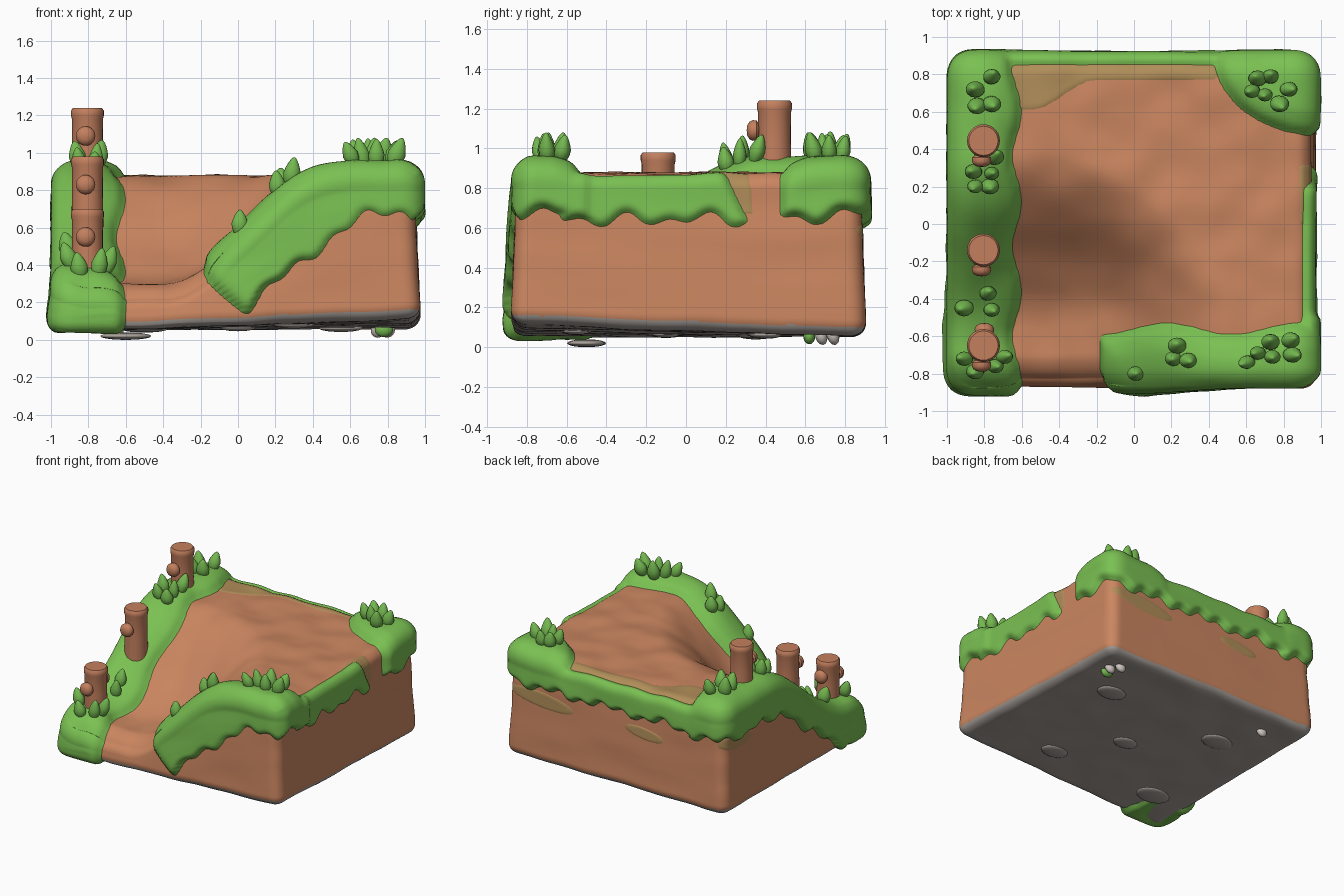
import bpy, bmesh, math, random
from mathutils import Vector, noise, Matrix

random.seed(4)
if "Cube" in bpy.data.objects:
    bpy.data.objects.remove(bpy.data.objects["Cube"])


def material(name, rgb):
    m = bpy.data.materials.new(name)
    m.use_nodes = True
    m.diffuse_color = (*rgb, 1)
    m.node_tree.nodes["Principled BSDF"].inputs["Base Color"].default_value = (*rgb, 1)
    return m


SOIL = material("soil brown", (0.6, 0.24, 0.118))
GRASS = material("grass green", (0.195, 0.53, 0.085))
LEAF = material("leaf green", (0.175, 0.48, 0.08))
WOOD = material("wood brown", (0.55, 0.215, 0.112))
ROCK = material("underside grey", (0.4, 0.36, 0.33))
FADED = material("faded grass", (0.44, 0.27, 0.1))
STONE = material("pale stone", (0.62, 0.57, 0.52))

HX, HY, ROUND, SHIFT = 0.94, 0.86, 0.08, 0.012


def smooth(t):
    t = min(1, max(0, t))
    return t * t * (3 - 2 * t)


def height(x, y):
    """Top of the ground: a bowl open to the front left corner."""
    r = math.hypot(x + 0.6, y + 0.75)
    side = max(0, x + 0.6) / (r + 0.001)
    t = smooth((r - 0.2) / 0.95)
    steep = smooth((r - 0.5) / 0.62)
    t += (steep - t) * 1.6 * side * side * (1 - side * side)
    bump = noise.noise(Vector((x * 5, y * 5, 2))) * 0.016
    lip = 0.06 * smooth((-0.7 - y) / 0.16) * (1 - t)
    return 0.3 + 0.575 * t + bump - lip


def base(x, y):
    bump = noise.noise(Vector((x * 4, y * 4, 7))) * 0.01
    return 0.066 + 0.02 * x - 0.013 * y - 0.022 * x * y + bump


def place(p):
    """Map a point of the unit cube onto the rounded ground block."""
    x, y = p.x * HX, p.y * HY
    top, low = height(x, y + SHIFT), base(x, y)
    half = Vector((HX, HY, (top - low) / 2))
    q = Vector(a * b for a, b in zip(p, half))
    core = Vector(min(h - ROUND, max(ROUND - h, a)) for a, h in zip(q, half))
    d = q - core
    q = core + d.normalized() * ROUND
    flare = 1 + 0.042 * (1 - p.z) / 2
    wave = 1 + 0.006 * noise.noise(Vector((x * 2, y * 2, q.z * 6)))
    return Vector((q.x * flare * wave, q.y * flare * wave + SHIFT, q.z + (top + low) / 2))


def block_mesh():
    bm = bmesh.new()
    bmesh.ops.create_cube(bm, size=2)
    bmesh.ops.subdivide_edges(bm, edges=bm.edges[:], cuts=84, use_grid_fill=True)
    for v in bm.verts:
        v.co = place(v.co)
    bm.normal_update()
    return bm


def finish(bm, name, mats):
    me = bpy.data.meshes.new(name)
    for f in bm.faces:
        f.smooth = True
    bm.to_mesh(me)
    bm.free()
    ob = bpy.data.objects.new(name, me)
    bpy.context.collection.objects.link(ob)
    for m in mats:
        me.materials.append(m)
    return ob


def grass_mask(p):
    """Positive inside the turf, growing with distance from its border."""
    x, y, z = p
    depth = height(x, y) - z
    frill = 0.022 * math.sin(x * 34 + y * 29) + 0.02 * math.sin(x * 13 - y * 17)
    left = min(-0.635 + 0.025 * math.sin(y * 13) - x,
               0.24 + frill + 0.1 * smooth((-y - 0.4) / 0.3) - depth, z - 0.05)
    front = min(x + 0.17 - max(0, depth) * 0.55,
                -0.57 + 0.03 * math.sin(x * 9) - y,
                0.38 - 0.18 * smooth((x - 0.3) / 0.5) + frill - depth, z - 0.09)
    corner = min(0.5 * (1 - math.hypot((1 - x) / 0.57, (0.93 - y) / 0.45)),
                 0.22 + frill - depth)
    back = min(y - 0.85, 0.22 + frill - depth)
    right = min(x - 0.905, y + 0.62, 0.19 - y + depth * 0.5, 0.23 + frill - depth)
    return max(left, front, corner, back, right)


def smear(u, z, cu, cz, wide, tall):
    return 0.05 * (1 - math.hypot((u - cu) / wide, (z - cz - (u - cu) * 0.1) / tall))


def faded_mask(p):
    x, y, z = p
    depth = height(x, y) - z
    rear = min(y - 0.77 + 0.16 * smooth((-x - 0.2) / 0.35), 0.45 - x, 0.1 - depth)
    side = min(x - 0.88, y, 0.32 - y + depth * 0.1, 0.2 - depth)
    stains = -1
    if y > 0.8:
        stains = max(smear(x, z, 0.66, 0.56, 0.28, 0.06), smear(x, z, -0.25, 0.53, 0.17, 0.045))
    if x < -0.9:
        stains = max(stains, smear(y, z, 0.72, 0.6, 0.18, 0.06))
    return max(rear, side, stains)


def turf(name, mask, thick, rim, crown, soften, mat):
    """A skin over the ground, raised where the mask is positive."""
    bm = block_mesh()
    score = {v: mask(v.co) for v in bm.verts}
    moves = {}
    for v, s in score.items():
        if s > 0:
            t = min(1, s / rim)
            slim = 1
            if v.co.x > 0.87 and -0.5 < v.co.y < 0.4:
                slim = 0.6
            elif v.co.y < -0.8:
                slim = 1 - 0.6 * smooth(v.co.x / 0.6) * abs(v.normal.y)
            off = thick * slim * math.sqrt(1 - (1 - t) ** 2)
            off += crown * smooth(s / 0.14) * max(0, v.normal.z)
        else:
            off = -0.02 * min(1, -s / 0.03)
        moves[v] = v.normal * off
    for v, m in moves.items():
        v.co += m
    gone = [f for f in bm.faces if all(score[v] < -0.05 for v in f.verts)]
    bmesh.ops.delete(bm, geom=gone, context="FACES")
    for _ in range(soften):
        bmesh.ops.smooth_vert(bm, verts=bm.verts[:], factor=0.5,
                              use_axis_x=True, use_axis_y=True, use_axis_z=True)
    return finish(bm, name, [mat])


# Ground block with a grey underside
bm = block_mesh()
for f in bm.faces:
    c = f.calc_center_median()
    f.material_index = int(c.z < base(c.x, c.y) + 0.045)
finish(bm, "ground", [SOIL, ROCK])

# Turf over the edges and its faded border
turf("grass_edges", grass_mask, 0.052, 0.05, 0.036, 2, GRASS)
turf("faded_grass", faded_mask, 0.004, 0.015, 0, 0, FADED)


def pebble(name, loc, size, mat, pinch=0.0, tilt=(0, 0)):
    bm = bmesh.new()
    bmesh.ops.create_uvsphere(bm, u_segments=14, v_segments=10, radius=1)
    turn = Matrix.Rotation(tilt[0], 4, "X") @ Matrix.Rotation(tilt[1], 4, "Y")
    for v in bm.verts:
        k = 1 - pinch * max(0, v.co.z)
        v.co = turn @ Vector((v.co.x * k * size[0], v.co.y * k * size[1], v.co.z * size[2]))
        v.co += Vector(loc)
    return finish(bm, name, [mat])


# Leaf tufts
tufts = [
    [(0.63, 0.71), (0.73, 0.79), (0.70, 0.69), (0.78, 0.64), (0.66, 0.78), (0.83, 0.72)],
    [(0.60, -0.74), (0.66, -0.69), (0.73, -0.63), (0.84, -0.62), (0.74, -0.71), (0.85, -0.70)],
    [(0.23, -0.65), (0.29, -0.73), (0.21, -0.72)],
    [(0.01, -0.80)],
    [(-0.85, 0.72), (-0.76, 0.79), (-0.76, 0.64), (-0.84, 0.63)],
    [(-0.86, 0.28), (-0.74, 0.36), (-0.85, 0.20), (-0.77, 0.20), (-0.76, 0.27)],
    [(-0.76, -0.46), (-0.78, -0.37), (-0.91, -0.45)],
    [(-0.91, -0.72), (-0.85, -0.79), (-0.74, -0.76), (-0.69, -0.71)],
]
for tuft in tufts:
    mx = sum(p[0] for p in tuft) / len(tuft)
    my = sum(p[1] for p in tuft) / len(tuft)
    for x, y in tuft:
        r = random.uniform(0.04, 0.052)
        tall = random.uniform(0.072, 0.092)
        pebble("leaf", (x, y, height(x, y) + 0.12), (r, r * 0.85, tall), LEAF, 0.4,
               ((my - y) * 3, (x - mx) * 3))


def post(name, loc, profile, axis_turn):
    """Turned wooden piece made from a radius and height profile."""
    bm = bmesh.new()
    vs = [bm.verts.new((r, 0, z)) for r, z in profile]
    es = [bm.edges.new(pair) for pair in zip(vs, vs[1:])]
    bmesh.ops.spin(bm, geom=vs + es, cent=(0, 0, 0), axis=(0, 0, 1),
                   angle=math.tau, steps=28)
    bmesh.ops.remove_doubles(bm, verts=bm.verts[:], dist=0.0005)
    bmesh.ops.recalc_face_normals(bm, faces=bm.faces[:])
    bmesh.ops.transform(bm, matrix=Matrix.Rotation(axis_turn, 4, "X"), verts=bm.verts[:])
    bmesh.ops.translate(bm, vec=loc, verts=bm.verts[:])
    ob = finish(bm, name, [WOOD])
    bpy.ops.object.select_all(action="DESELECT")
    ob.select_set(True)
    bpy.context.view_layer.objects.active = ob
    bpy.ops.object.shade_smooth_by_angle(angle=math.radians(40))


# Wooden stumps, each with a rounded branch facing the front
trunk = [(0, -0.42), (0.088, -0.42), (0.082, -0.2), (0.083, -0.06), (0.088, -0.04),
         (0.088, -0.015), (0.078, 0), (0, 0)]
branch = [(0, 0), (0.038, 0), (0.038, 0.08), (0.05, 0.09), (0.052, 0.11),
          (0.043, 0.127), (0.025, 0.137), (0, 0.14)]
for y, top in [(0.445, 1.24), (-0.14, 0.98), (-0.65, 0.70)]:
    post("stump", (-0.805, y, top), trunk, 0)
    post("stump_branch", (-0.815, y, top - 0.15), branch, math.pi / 2)
post("rear_branch", (-0.8, -0.67, 0.58), branch, -math.pi / 2)

# Flat scales, pebbles and a stray leaf on the underside
for x, y, r in [(-0.6, -0.5, 0.14), (-0.5, 0.35, 0.13), (0, -0.1, 0.1),
                (0.55, 0.4, 0.12), (0.3, -0.55, 0.11)]:
    thick = 0.02
    z = thick if x < -0.55 else base(x, y)
    pebble("underside_scale", (x, y, z), (r, r * 0.7, thick), ROCK)
for x, y in [(0.80, 0.68), (0.75, 0.74), (-0.65, 0.68)]:
    pebble("underside_pebble", (x, y, 0.055), (0.04, 0.03, 0.045), STONE, 0, (0.3, 0.4))
pebble("stray_leaf", (0.78, 0.62, 0.055), (0.05, 0.03, 0.04), LEAF)
